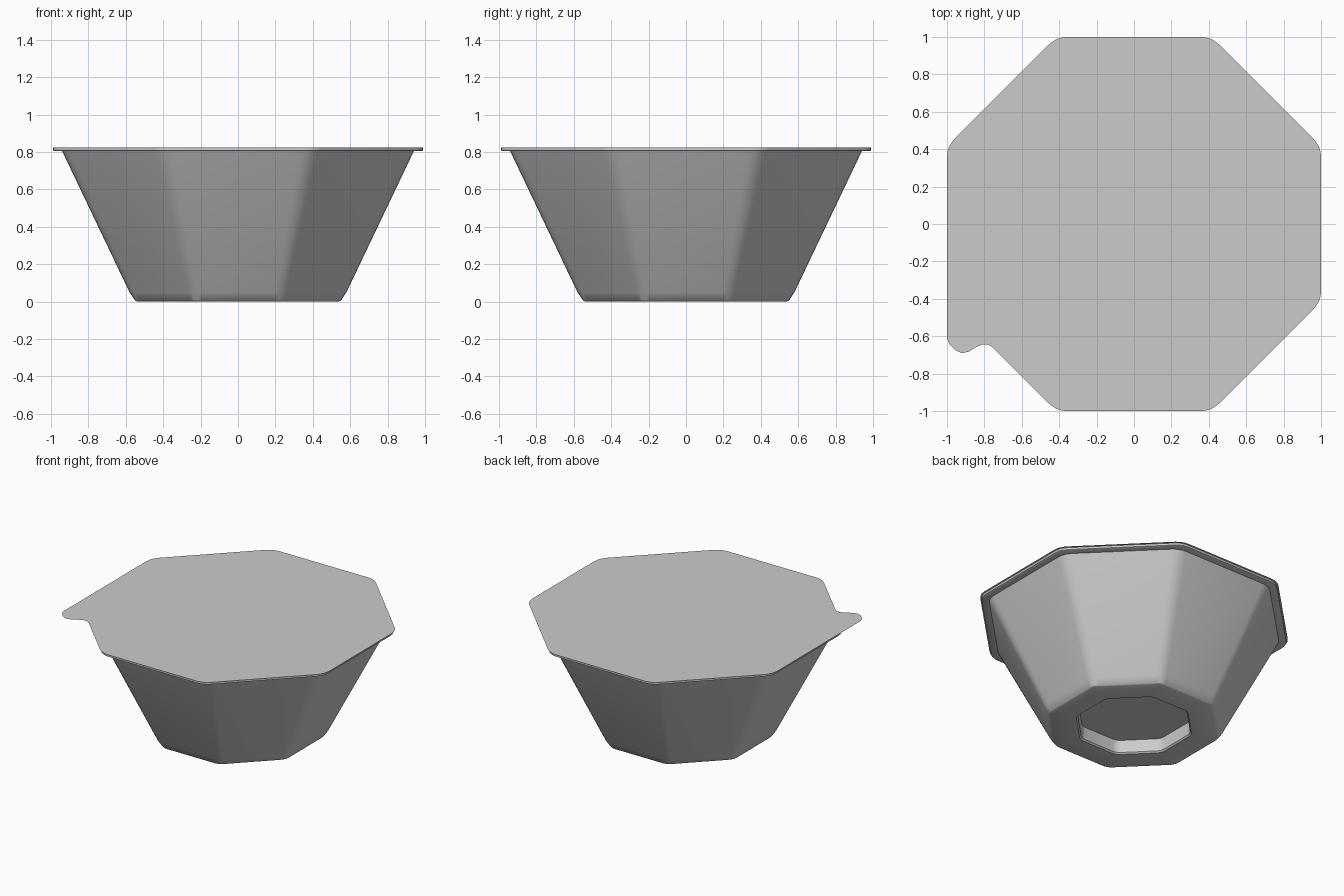
import bpy, bmesh, math
from mathutils import Vector

if "Cube" in bpy.data.objects:
    bpy.data.objects.remove(bpy.data.objects["Cube"])

K = math.tan(math.radians(22.5))


def octagon(a, soft, z, n=3):
    """Loop of an octagon with flat-side distance a and corners rounded over length soft."""
    pts = []
    r = soft / K
    c = a - r
    for i in range(8):
        base = math.radians(45 * i)
        centre = c / math.cos(math.radians(22.5))
        mid = base + math.radians(22.5)
        for j in range(n + 1):
            t = base + math.radians(45) * j / n
            pts.append(Vector((centre * math.cos(mid) + r * math.cos(t),
                               centre * math.sin(mid) + r * math.sin(t), z)))
    return pts


def finish(name, bm, angle=30):
    bmesh.ops.recalc_face_normals(bm, faces=bm.faces)
    me = bpy.data.meshes.new(name)
    bm.to_mesh(me)
    bm.free()
    ob = bpy.data.objects.new(name, me)
    bpy.context.collection.objects.link(ob)
    bpy.ops.object.select_all(action='DESELECT')
    ob.select_set(True)
    bpy.context.view_layer.objects.active = ob
    bpy.ops.object.shade_smooth_by_angle(angle=math.radians(angle))
    return ob


def stack(name, rings):
    """Closed solid skinned over octagon rings (distance, corner softness, z)."""
    bm = bmesh.new()
    loops = [[bm.verts.new(p) for p in octagon(*r)] for r in rings]
    for lo, hi in zip(loops, loops[1:]):
        n = len(lo)
        for i in range(n):
            bm.faces.new((lo[i], lo[(i + 1) % n], hi[(i + 1) % n], hi[i]))
    bm.faces.new(loops[0])
    bm.faces.new(loops[-1])
    return finish(name, bm)


# Tapered cup, from the recessed base outwards and up to the rim
stack("cup_body", [
    (0.36, 0.03, 0.10), (0.365, 0.03, 0.01), (0.375, 0.03, 0.0),
    (0.54, 0.035, 0.0), (0.55, 0.035, 0.005), (0.58, 0.04, 0.05),
    (0.943, 0.055, 0.81)])

# Flat rim flange
stack("cup_rim", [
    (0.93, 0.05, 0.805), (0.985, 0.05, 0.805), (0.99, 0.05, 0.808),
    (0.99, 0.05, 0.823), (0.987, 0.05, 0.825)])

# Foil lid sheet with the pull tab replacing the front left edge
tab = [(-1, -0.61), (-0.985, -0.645), (-0.955, -0.675), (-0.92, -0.69),
       (-0.885, -0.683), (-0.85, -0.662), (-0.815, -0.645), (-0.785, -0.643),
       (-0.76, -0.656)]
outline = octagon(1.0, 0.055, 0.827, 4)
# corner 3 rounds the left side into the front left edge: drop it for the tab
corner = 4 * 5
outline[corner:corner + 5] = [Vector((x, y, 0.827)) for x, y in tab]
bm = bmesh.new()
bm.faces.new([bm.verts.new(p) for p in outline])
finish("foil_lid", bm)
